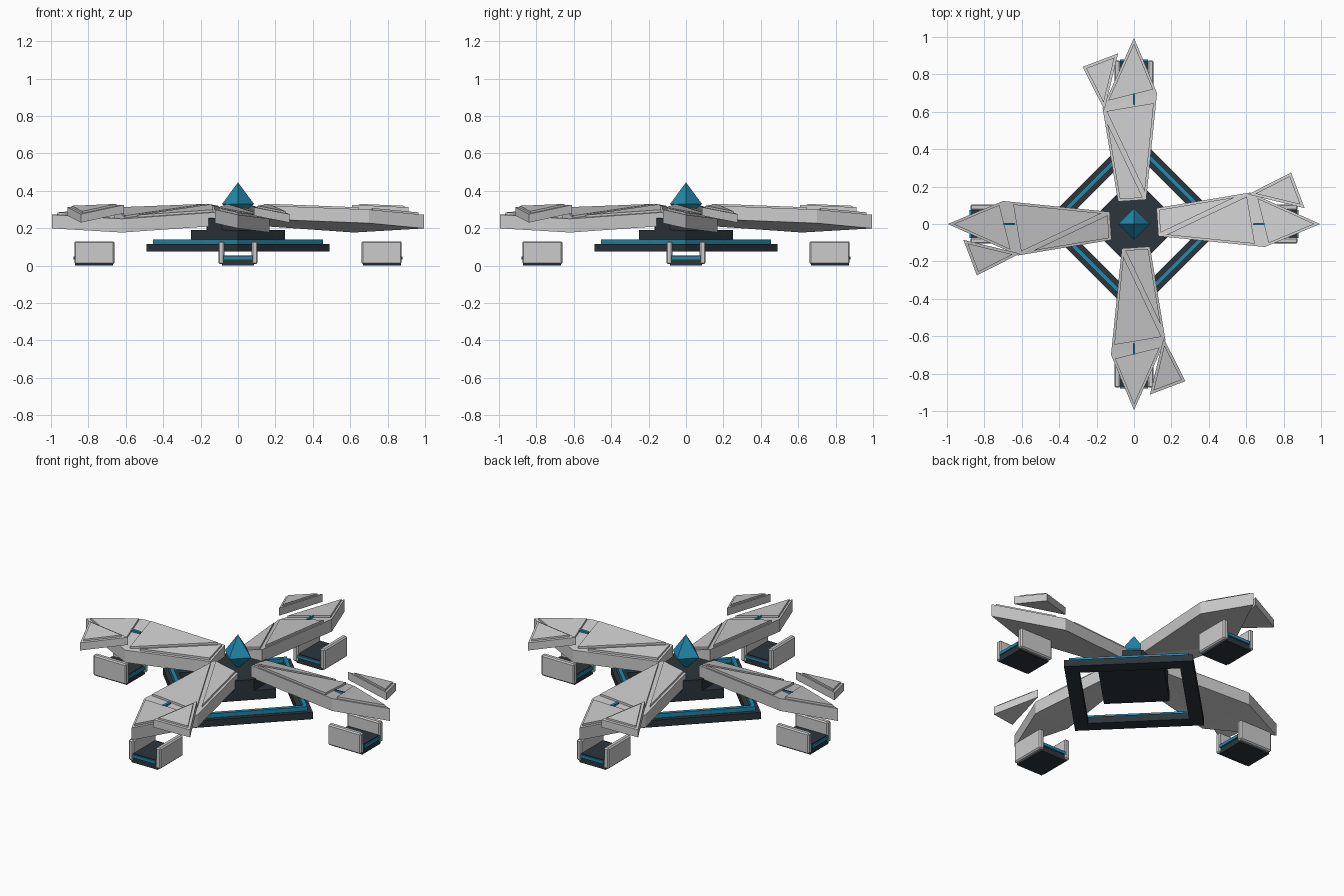
import bpy, bmesh, math
from mathutils import Vector as V

if "Cube" in bpy.data.objects:
    bpy.data.objects.remove(bpy.data.objects["Cube"])


def mat(name, col):
    m = bpy.data.materials.new(name)
    m.diffuse_color = (*col, 1)
    m.use_nodes = True
    m.node_tree.nodes["Principled BSDF"].inputs["Base Color"].default_value = m.diffuse_color
    return m


DARK = mat("dark_metal", (0.025, 0.035, 0.045))
CYAN = mat("cyan_glow", (0.015, 0.25, 0.42))


def mesh(name, verts, faces, material=None):
    me = bpy.data.meshes.new(name)
    me.from_pydata([tuple(v) for v in verts], [], faces)
    bm = bmesh.new()
    bm.from_mesh(me)
    bmesh.ops.recalc_face_normals(bm, faces=bm.faces)
    bm.to_mesh(me)
    bm.free()
    if material:
        me.materials.append(material)
    return me


def place(name, me, turn=0, bevel=0):
    ob = bpy.data.objects.new(name, me)
    bpy.context.collection.objects.link(ob)
    ob.rotation_euler.z = turn
    if bevel:
        b = ob.modifiers.new("bevel", 'BEVEL')
        b.width, b.segments = bevel, 1
    return ob


def slab(name, top, depth, caps=None, material=None):
    """Solid dropped straight down from a 3D outline."""
    n = len(top)
    caps = caps or [tuple(range(n))]
    verts = list(top) + [p - V((0, 0, depth)) for p in top]
    faces = list(caps) + [tuple(i + n for i in reversed(c)) for c in caps]
    faces += [(i, i + n, (i + 1) % n + n, (i + 1) % n) for i in range(n)]
    return mesh(name, verts, faces, material)


def panel(name, a, b, c, inset, rise=0.012):
    """Thin raised triangle, evenly inset from the triangle a b c."""
    la, lb, lc = (b - c).length, (c - a).length, (a - b).length
    s = la + lb + lc
    centre = (a * la + b * lb + c * lc) / s
    k = 1 - inset * s / (b - a).cross(c - a).length
    up = V((0, 0, rise))
    return slab(name, [centre + (p - centre) * k + up for p in (a, b, c)], rise + 0.01)


def box(name, x, y, z, material=None):
    top = [V((x[i], y[j], z[1])) for i, j in ((0, 0), (1, 0), (1, 1), (0, 1))]
    return slab(name, top, z[1] - z[0], material=material)


def diamond_ring(name, ro, ri, z0, z1, material):
    verts = []
    for k in range(4):
        c, s = round(math.cos(k * math.pi / 2)), round(math.sin(k * math.pi / 2))
        verts += [(r * c, r * s, z) for r, z in ((ro, z0), (ro, z1), (ri, z1), (ri, z0))]
    faces = [(4 * k + j, 4 * ((k + 1) % 4) + j, 4 * ((k + 1) % 4) + (j + 1) % 4, 4 * k + (j + 1) % 4)
             for k in range(4) for j in range(4)]
    return mesh(name, verts, faces, material)


# Central hub: diamond base with clipped octagonal top
place("hub_base", slab("hub_base", [V(p) for p in ((.25, 0, .19), (0, .25, .19), (-.25, 0, .19), (0, -.25, .19))],
                       .055, material=DARK))
a, b = .165, .085
octagon = [(a, -b), (a, b), (b, a), (-b, a), (-a, b), (-a, -b), (-b, -a), (b, -a)]
place("hub_top", slab("hub_top", [V((x, y, .255)) for x, y in octagon], .075, material=DARK))

# Lower diamond frame with glowing ridge
place("frame", diamond_ring("frame", .49, .385, .075, .115, DARK))
place("frame_glow", diamond_ring("frame_glow", .455, .425, .105, .14, CYAN))

# Crystal
r = .085
place("crystal", mesh("crystal", [(r, 0, .33), (0, r, .33), (-r, 0, .33), (0, -r, .33), (0, 0, .445), (0, 0, .245)],
                      [(i, (i + 1) % 4, k) for i in range(4) for k in (4, 5)], CYAN))

# Arm outline: inner edge A-B, outer corners C and D, tip T
A, B, C, T, D = (V(p) for p in ((.12, .085, .285), (.13, -.065, .322), (.70, -.123, .30),
                                (.995, 0, .272), (.62, .168, .25)))
C2, D2 = C.lerp(B, .07), D.lerp(B, .015)
C3, D3 = C.lerp(T, .04), D.lerp(T, .06)
# Floating fin outline
P, R, Q = V((.61, .158, .325)), V((.912, .085, .312)), V((.84, .275, .275))

# Glow strip follows the fold between the arm panels
fold = [V((x, y, z)) for x, y, z in ((.635, -.006, .29), (.70, -.006, .293), (.70, .006, .29), (.635, .006, .287))]

parts = {
    "arm": (slab("arm", [A, B, C, T, D], .073, [(0, 1, 4), (1, 2, 4), (2, 3, 4)]), 0),
    "arm_inner_panel": (panel("arm_inner_panel", A, B, D, .012), 0),
    "arm_side_panel": (panel("arm_side_panel", B, C2, D2, .012), 0),
    "arm_tip_panel": (panel("arm_tip_panel", C3, T, D3, .012), 0),
    "arm_glow": (slab("arm_glow", fold, .03, material=CYAN), 0),
    "fin": (slab("fin", [P, R, Q], .045), 0),
    "fin_panel": (panel("fin_panel", P, R, Q, .014, .01), 0),
    "foot_wall_left": (box("foot_wall_left", (.66, .875), (.073, .105), (.008, .13)), .007),
    "foot_wall_right": (box("foot_wall_right", (.66, .875), (-.105, -.073), (.008, .13)), .007),
    "foot_floor": (box("foot_floor", (.668, .872), (-.085, .085), (0, .055), DARK), 0),
    "foot_glow": (box("foot_glow", (.66, .88), (-.074, .074), (.033, .05), CYAN), 0),
}

# Four arms, each turned a quarter
for i in range(4):
    for name, (me, bev) in parts.items():
        place(f"{name}_{i + 1}", me, i * math.pi / 2, bev)
